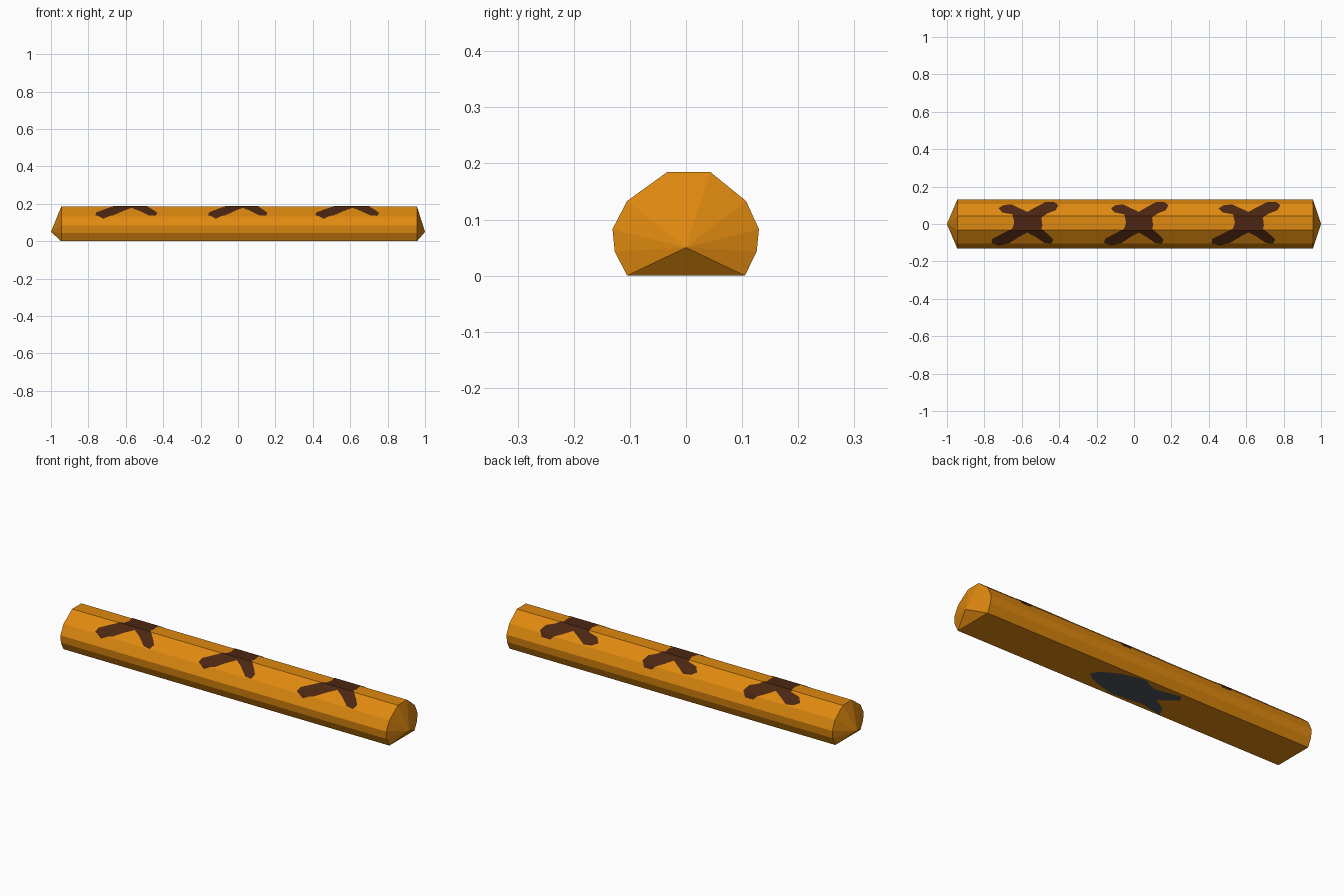
import bpy, bmesh

if "Cube" in bpy.data.objects:
    bpy.data.objects.remove(bpy.data.objects["Cube"])


def material(name, rgb):
    m = bpy.data.materials.new(name)
    m.diffuse_color = (*rgb, 1)
    m.use_nodes = True
    m.node_tree.nodes["Principled BSDF"].inputs["Base Color"].default_value = m.diffuse_color
    return m


crust = material("golden orange", (0.74, 0.25, 0.005))
brown = material("dark brown", (0.072, 0.019, 0.006))
slate = material("slate grey", (0.082, 0.093, 0.105))


def finish(name, bm, mat):
    me = bpy.data.meshes.new(name)
    bm.to_mesh(me)
    bm.free()
    me.materials.append(mat)
    ob = bpy.data.objects.new(name, me)
    bpy.context.collection.objects.link(ob)
    return ob


# Long body: faceted cross-section (y, z) with shallow pointed ends
PROFILE = [(-0.105, 0), (-0.127, 0.043), (-0.131, 0.083), (-0.105, 0.133),
           (-0.033, 0.185), (0.043, 0.185), (0.107, 0.133), (0.13, 0.083),
           (0.126, 0.043), (0.105, 0)]
bm = bmesh.new()
left, right = [[bm.verts.new((x, y, z)) for y, z in PROFILE] for x in (-0.945, 0.957)]
tips = [bm.verts.new((x, 0, 0.05)) for x in (-1, 1)]
n = len(PROFILE)
for i in range(n):
    j = (i + 1) % n
    bm.faces.new((left[i], left[j], right[j], right[i]))
    bm.faces.new((left[j], left[i], tips[0]))
    bm.faces.new((right[i], right[j], tips[1]))
bmesh.ops.recalc_face_normals(bm, faces=bm.faces)
finish("stick_body", bm, crust)

# Cross marks: flat outlines folded over the facets of the upper surface
CROSS = [(-.155, .083), (-.128, .099), (-.086, .104), (-.053, .088), (0, .064),
         (.043, .088), (.096, .115), (.144, .115), (.166, .099), (.15, .072),
         (.107, .056), (.075, .035), (.08, -.008), (.075, -.024), (.118, -.061),
         (.139, -.083), (.128, -.104), (.091, -.1), (.043, -.067), (0, -.045),
         (-.043, -.067), (-.096, -.1), (-.15, -.113), (-.193, -.1), (-.187, -.078),
         (-.134, -.051), (-.08, -.024), (-.07, .008), (-.08, .051), (-.134, .061)]
UPPER = PROFILE[2:8]


def surface_z(y):
    for (y0, z0), (y1, z1) in zip(UPPER, UPPER[1:]):
        if y0 <= y <= y1:
            return z0 + (z1 - z0) * (y - y0) / (y1 - y0)
    return UPPER[0][1]


def flat_outline(points):
    bm = bmesh.new()
    bm.faces.new([bm.verts.new((x, y, 0)) for x, y in points])
    bmesh.ops.triangulate(bm, faces=bm.faces[:])
    return bm


for k, (cx, stretch) in enumerate([(-0.57, 1.0), (0.025, 0.96), (0.612, 1.03)]):
    bm = flat_outline([(cx + x * stretch, y) for x, y in CROSS])
    for y, z in UPPER[1:-1]:
        bmesh.ops.bisect_plane(bm, geom=bm.verts[:] + bm.edges[:] + bm.faces[:],
                               plane_co=(0, y, 0), plane_no=(0, 1, 0))
    for v in bm.verts:
        v.co.z = surface_z(v.co.y) + 0.002
        v.co.y *= 1.015
    for f in bm.faces:
        f.normal_update()
        if f.normal.z < 0:
            f.normal_flip()
    finish(f"cross_mark_{k + 1}", bm, brown)

# Fish-like patch on the underside
PATCH = [(.246, -.017), (.231, .02), (.141, .073), (.059, .094), (.01, .1),
         (-.062, .065), (-.13, .075), (-.205, .09), (-.226, .06), (-.168, .011),
         (-.135, -.005), (-.204, -.043), (-.236, -.1), (-.179, -.089),
         (-.108, -.076), (-.027, -.085), (.054, -.094), (.13, -.075), (.2, -.05)]
bm = flat_outline(PATCH)
for v in bm.verts:
    v.co.z = -0.001
for f in bm.faces:
    f.normal_update()
    if f.normal.z > 0:
        f.normal_flip()
finish("underside_patch", bm, slate)
